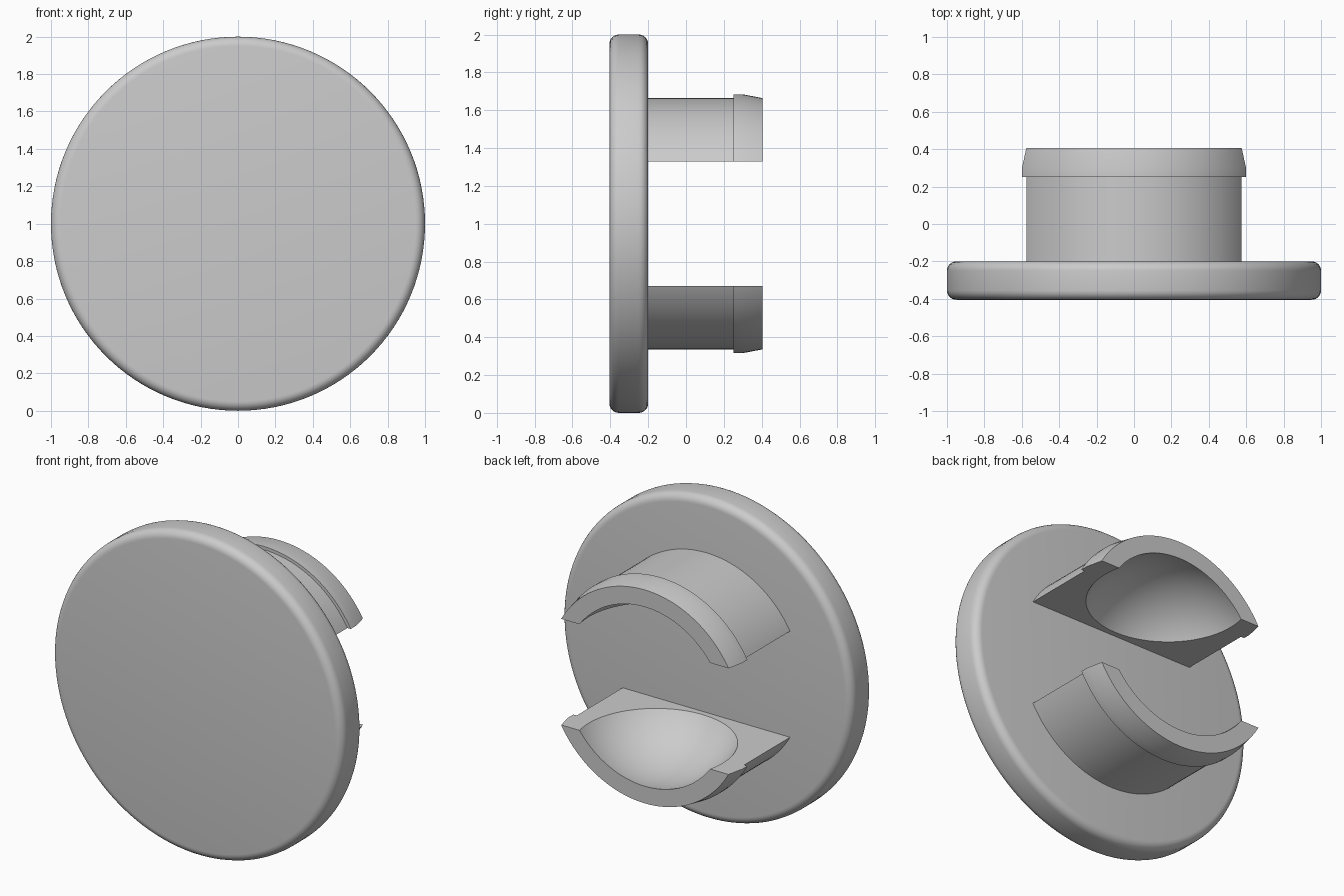
import bpy, bmesh, math
from mathutils import Vector, Matrix

if "Cube" in bpy.data.objects:
    bpy.data.objects.remove(bpy.data.objects["Cube"], do_unlink=True)

SEGMENTS = 128
CENTRE = Vector((0, 0, 1))
BACK, FACE, FRONT = 0.405, -0.2, -0.405

grey = bpy.data.materials.new("plain grey")
grey.use_nodes = True
colour = (0.6, 0.6, 0.6, 1)
grey.diffuse_color = colour
grey.node_tree.nodes["Principled BSDF"].inputs["Base Color"].default_value = colour


def lathe(profile):
    """Spin (radius, y) points about the y axis into a closed solid."""
    bm = bmesh.new()
    verts = [bm.verts.new((r, y, 0)) for r, y in profile]
    edges = [bm.edges.new(pair) for pair in zip(verts, verts[1:])]
    bmesh.ops.spin(bm, geom=verts + edges, axis=(0, 1, 0), cent=(0, 0, 0),
                   angle=math.tau, steps=SEGMENTS, use_duplicate=False)
    bmesh.ops.remove_doubles(bm, verts=bm.verts, dist=1e-5)
    bmesh.ops.holes_fill(bm, edges=[e for e in bm.edges if e.is_boundary], sides=0)
    bmesh.ops.recalc_face_normals(bm, faces=bm.faces)
    return bm


def add_object(name, bm, material=grey):
    mesh = bpy.data.meshes.new(name)
    bm.to_mesh(mesh)
    bm.free()
    obj = bpy.data.objects.new(name, mesh)
    bpy.context.collection.objects.link(obj)
    mesh.materials.append(material)
    obj.location = CENTRE
    return obj


def smooth(obj):
    bpy.ops.object.select_all(action="DESELECT")
    obj.select_set(True)
    bpy.context.view_layer.objects.active = obj
    bpy.ops.object.shade_smooth_by_angle(angle=math.radians(25))


# Round cap with softened rims
fillet = 0.05
arc = [math.radians(a) for a in range(0, 91, 15)]
rim = [(1 - fillet + fillet * math.sin(a), FRONT + fillet - fillet * math.cos(a)) for a in arc]
rim += [(1 - fillet + fillet * math.cos(a), FACE - fillet + fillet * math.sin(a)) for a in arc]
smooth(add_object("cap_disc", lathe(rim)))

# Spherical hollow between the clips
bm = bmesh.new()
bmesh.ops.create_uvsphere(bm, u_segments=96, v_segments=64, radius=0.568,
                          matrix=Matrix.Translation((0, 0.297, 0)))
hollow = add_object("hollow_cutter", bm)
hollow.hide_render = True
hollow.hide_viewport = False

# Upper and lower snap clips: a lipped post sliced flat, then hollowed
post = [(0.664, FACE - 0.01), (0.664, 0.252), (0.684, 0.252), (0.684, 0.3), (0.664, BACK)]
for name, side in (("upper_clip", 1), ("lower_clip", -1)):
    bm = lathe(post)
    bmesh.ops.bisect_plane(bm, geom=bm.verts[:] + bm.edges[:] + bm.faces[:],
                           plane_co=(0, 0, 0.33 * side), plane_no=(0, 0, side),
                           clear_inner=True)
    bmesh.ops.holes_fill(bm, edges=[e for e in bm.edges if e.is_boundary], sides=0)
    bmesh.ops.recalc_face_normals(bm, faces=bm.faces)
    clip = add_object(name, bm)
    cut = clip.modifiers.new("hollow", "BOOLEAN")
    cut.operation, cut.solver, cut.object = "DIFFERENCE", "EXACT", hollow
    bpy.context.view_layer.update()
    graph = bpy.context.evaluated_depsgraph_get()
    carved = bpy.data.meshes.new_from_object(clip.evaluated_get(graph))
    clip.modifiers.clear()
    clip.data = carved
    smooth(clip)

bpy.data.objects.remove(hollow, do_unlink=True)
